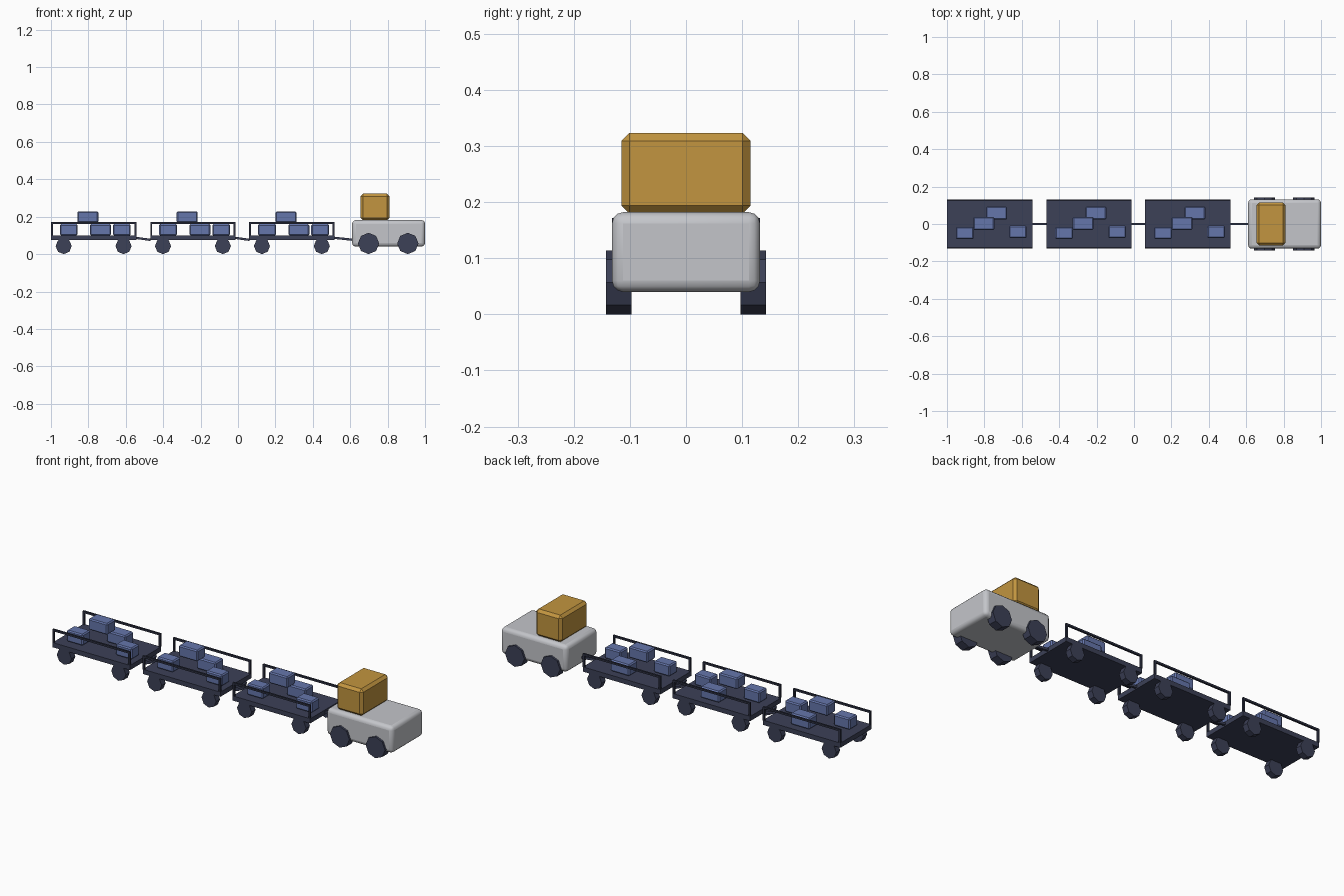
import bpy
import math
from mathutils import Vector

if "Cube" in bpy.data.objects:
    bpy.data.objects.remove(bpy.data.objects["Cube"], do_unlink=True)


def material(name, rgb):
    m = bpy.data.materials.new(name)
    m.use_nodes = True
    m.diffuse_color = (*rgb, 1)
    m.node_tree.nodes["Principled BSDF"].inputs["Base Color"].default_value = (*rgb, 1)
    return m


GREY = material("light grey paint", (0.55, 0.56, 0.59))
OCHRE = material("ochre cab", (0.54, 0.30, 0.05))
SLATE = material("dark slate", (0.045, 0.052, 0.095))
RAIL = material("dark rail", (0.026, 0.030, 0.055))
BLUE = material("luggage blue", (0.13, 0.18, 0.41))


def box(name, lo, hi, mat, bevel=0, segments=1, smooth=False):
    """Box between two corners, with optional bevelled edges."""
    lo, hi = Vector(lo), Vector(hi)
    bpy.ops.mesh.primitive_cube_add(size=1, location=(lo + hi) / 2)
    ob = bpy.context.object
    ob.name = name
    ob.scale = hi - lo
    bpy.ops.object.transform_apply(location=False, rotation=False, scale=True)
    ob.data.materials.append(mat)
    if smooth:
        bpy.ops.object.shade_smooth_by_angle(angle=math.radians(50))
    if bevel:
        mod = ob.modifiers.new("Bevel", 'BEVEL')
        mod.width = bevel
        mod.segments = segments
    return ob


def wheels(name, xs, radius, inner, outer):
    """Octagonal wheels at each x, mirrored left and right."""
    for x in xs:
        for side in (-1, 1):
            bpy.ops.mesh.primitive_cylinder_add(
                vertices=8, radius=radius, depth=outer - inner,
                location=(x, side * (inner + outer) / 2, radius),
                rotation=(math.pi / 2, 0, 0))
            bpy.context.object.name = name
            bpy.context.object.data.materials.append(SLATE)


def drawbar(start, end):
    """Thin sloping bar that couples two vehicles."""
    a, b = Vector(start), Vector(end)
    ob = box("drawbar", (-0.006, -0.006, 0), (0.006, 0.006, (b - a).length), SLATE)
    ob.location = (a + b) / 2
    ob.rotation_euler = (b - a).to_track_quat('Z', 'Y').to_euler()


# Tractor
box("tractor_body", (0.61, -0.132, 0.04), (1.0, 0.132, 0.182), GREY, 0.02, 3, True)
box("tractor_cab", (0.655, -0.115, 0.18), (0.81, 0.115, 0.323), OCHRE, 0.014)
wheels("tractor_wheel", (0.698, 0.908), 0.057, 0.097, 0.143)

# Luggage: centre x, centre y, base z, length, width
LUGGAGE = [
    (-0.133, -0.048, 0.10, 0.095, 0.066),
    (-0.031, 0.003, 0.168, 0.112, 0.07),
    (0.037, 0.058, 0.10, 0.112, 0.07),
    (0.151, -0.042, 0.10, 0.095, 0.066),
]

# Three carts
HALF = 0.228
for cx in (-0.772, -0.241, 0.288):
    x0, x1 = cx - HALF, cx + HALF
    box("cart_deck", (x0, -0.13, 0.075), (x1, 0.13, 0.10), SLATE)
    wheels("cart_wheel", (cx - 0.16, cx + 0.16), 0.043, 0.097, 0.13)
    for side in (-1, 1):
        y = side * 0.127
        box("cart_rail", (x0, y - 0.005, 0.162), (x1, y + 0.005, 0.172), RAIL)
        for px in (x0, x1 - 0.01):
            box("rail_post", (px, y - 0.005, 0.10), (px + 0.01, y + 0.005, 0.165), RAIL)
    for dx, y, z, length, width in LUGGAGE:
        x = cx + dx
        box("suitcase", (x - length / 2, y - width / 2, z),
            (x + length / 2, y + width / 2, z + 0.06), BLUE, 0.006)
    reach = 0.105 if cx > 0 else 0.076
    drawbar((x1 - 0.01, 0, 0.088), (x1 + reach, 0, 0.076))
